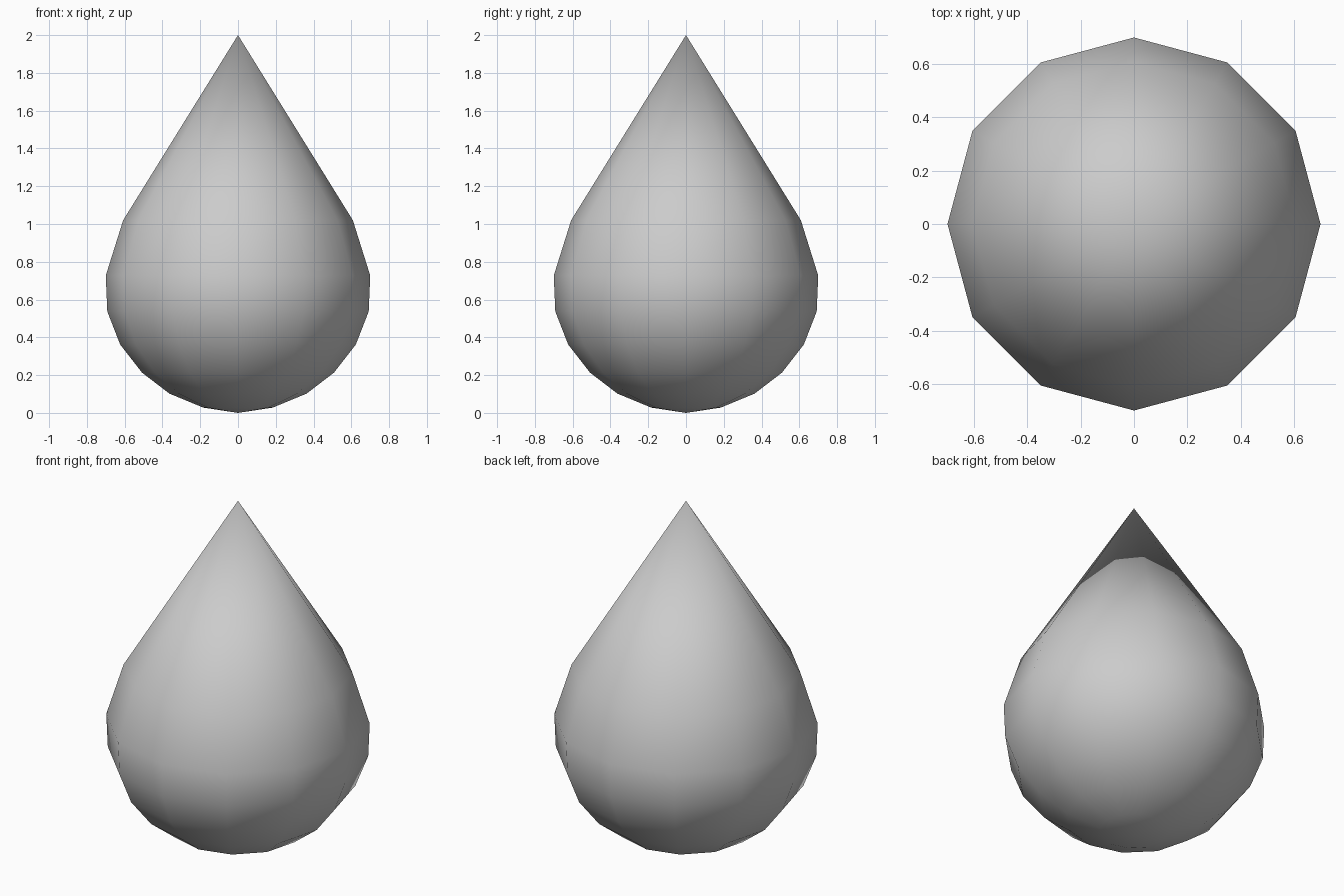
import bpy, bmesh
from math import cos, sin, pi

if "Cube" in bpy.data.objects:
    bpy.data.objects.remove(bpy.data.objects["Cube"])

SIDES = 12
TIP = 2.0
# (radius, height) of each ring, bottom to top
RINGS = [(0.184, 0.028), (0.363, 0.102), (0.508, 0.213), (0.624, 0.362),
         (0.692, 0.537), (0.70, 0.727), (0.608, 1.02)]

bm = bmesh.new()
rings = [[bm.verts.new((r * cos(2 * pi * i / SIDES), r * sin(2 * pi * i / SIDES), z))
          for i in range(SIDES)] for r, z in RINGS]
bottom = bm.verts.new((0, 0, 0))
tip = bm.verts.new((0, 0, TIP))

# rounded belly, bottom fan and pointed cone
for i in range(SIDES):
    j = (i + 1) % SIDES
    bm.faces.new((bottom, rings[0][j], rings[0][i]))
    for low, high in zip(rings, rings[1:]):
        bm.faces.new((low[i], low[j], high[j], high[i]))
    bm.faces.new((rings[-1][i], rings[-1][j], tip))

# smooth shading over the whole surface
for f in bm.faces:
    f.smooth = True

mesh = bpy.data.meshes.new("droplet")
bm.to_mesh(mesh)
bm.free()
bpy.context.collection.objects.link(bpy.data.objects.new("droplet", mesh))
